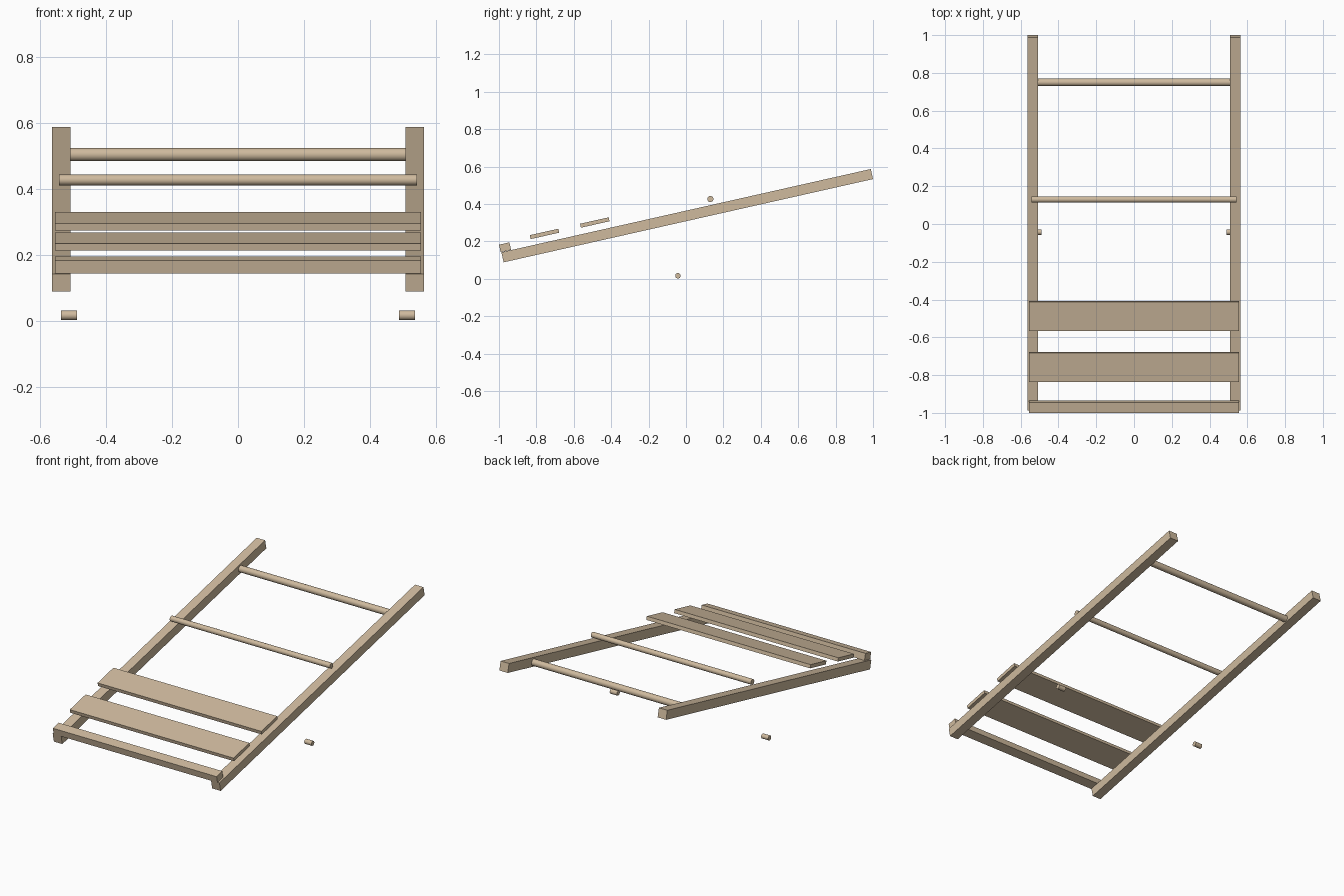
import bpy
from math import radians, pi

if "Cube" in bpy.data.objects:
    bpy.data.objects.remove(bpy.data.objects["Cube"])

TILT = radians(12.7)  # slope of the whole frame


def board(name, size, loc):
    """Box tilted with the frame."""
    bpy.ops.mesh.primitive_cube_add(size=1, location=loc)
    ob = bpy.context.object
    ob.name = name
    ob.scale = size
    bpy.ops.object.transform_apply(location=False, rotation=False, scale=True)
    ob.rotation_euler.x = TILT
    return ob


def rod(name, radius, length, loc):
    """Round bar running along x."""
    bpy.ops.mesh.primitive_cylinder_add(vertices=32, radius=radius, depth=length,
                                        location=loc, rotation=(0, pi / 2, 0))
    ob = bpy.context.object
    ob.name = name
    bpy.ops.object.shade_smooth_by_angle(angle=radians(40))
    return ob


parts = []

# Side rails and the short pivot pegs, one per side
for side, s in (("left", -1), ("right", 1)):
    parts.append(board(f"{side}_rail", (0.057, 2.0245, 0.055), (s * 0.5365, 0.0065, 0.338)))
    parts.append(rod(f"{side}_peg", 0.0145, 0.048, (s * 0.513, -0.043, 0.0165)))

# Front bar on top of the rails
parts.append(board("front_bar", (1.11, 0.057, 0.041), (0, -0.9675, 0.169)))

# Seat slats
for i, (y, z) in enumerate(((-0.7565, 0.2405), (-0.4875, 0.3015)), 1):
    parts.append(board(f"slat_{i}", (1.11, 0.157, 0.0215), (0, y, z)))

# Cross rods
parts.append(rod("rear_cross_rod", 0.02, 1.02, (0, 0.75, 0.504)))
parts.append(rod("middle_cross_rod", 0.0165, 1.085, (0, 0.13, 0.427)))

# Wood colour
wood = bpy.data.materials.new("wood")
wood.diffuse_color = (0.62, 0.49, 0.34, 1)
wood.use_nodes = True
wood.node_tree.nodes["Principled BSDF"].inputs["Base Color"].default_value = wood.diffuse_color
for ob in parts:
    ob.data.materials.append(wood)
